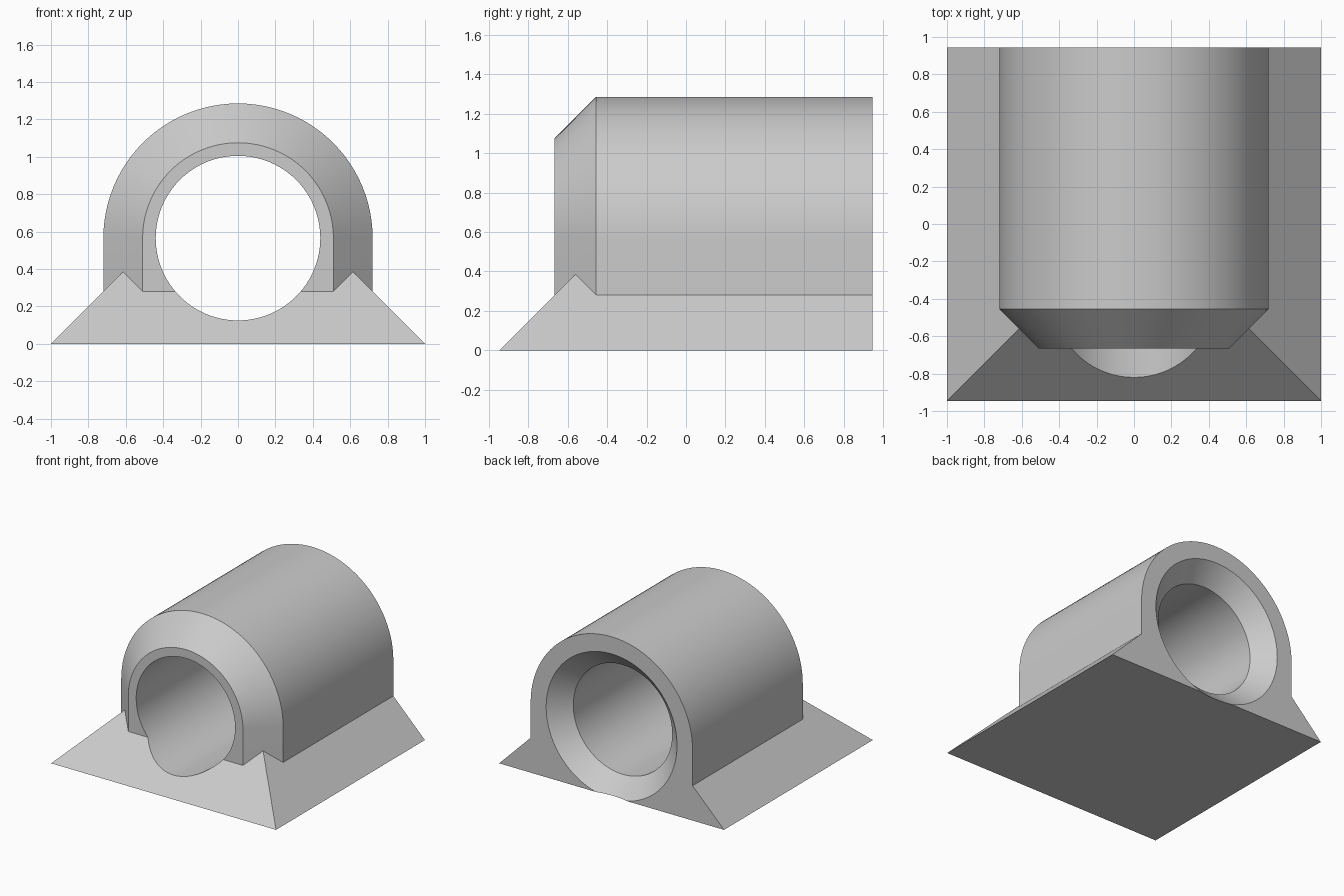
import bpy
import bmesh
import math

BACK = 0.945          # rear face of the block
AXIS_Z = 0.565        # height of the bore axis
OUTER_R = 0.72
BORE_R = 0.44
BEVEL = 0.21          # front chamfer of the housing
SEGMENTS = 96

cube = bpy.data.objects.get("Cube")
if cube:
    bpy.data.objects.remove(cube, do_unlink=True)

grey = bpy.data.materials.new("light_grey")
grey.use_nodes = True
GREY = (0.6, 0.6, 0.6, 1)
grey.diffuse_color = GREY
grey.node_tree.nodes["Principled BSDF"].inputs["Base Color"].default_value = GREY


def loft(name, rings):
    """Closed solid through rings that share a point count."""
    bm = bmesh.new()
    loops = [[bm.verts.new(p) for p in ring] for ring in rings]
    n = len(loops[0])
    for a, b in zip(loops, loops[1:]):
        for i in range(n):
            j = (i + 1) % n
            bm.faces.new((a[i], a[j], b[j], b[i]))
    bm.faces.new(loops[0])
    bm.faces.new(loops[-1])
    bmesh.ops.recalc_face_normals(bm, faces=bm.faces)
    mesh = bpy.data.meshes.new(name)
    bm.to_mesh(mesh)
    bm.free()
    obj = bpy.data.objects.new(name, mesh)
    bpy.context.collection.objects.link(obj)
    mesh.materials.append(grey)
    return obj


def arch(y, r):
    """Round-topped outline whose legs sink into the base."""
    steps = SEGMENTS // 2
    top = [(r * math.cos(math.pi * i / steps), y,
            AXIS_Z + r * math.sin(math.pi * i / steps)) for i in range(steps + 1)]
    return [(r, y, 0.1)] + top + [(-r, y, 0.1)]


def circle(y, r):
    return [(r * math.cos(math.tau * i / SEGMENTS), y,
             AXIS_Z + r * math.sin(math.tau * i / SEGMENTS)) for i in range(SEGMENTS)]


def base_level(z):
    """Base outline at a height: sides and front lean in at 45 degrees."""
    x, front, back = 1 - z, z - BACK, BACK + 0.2
    return [(-x, front, z), (x, front, z), (x, back, z), (-x, back, z)]


def combine(target, tool, operation):
    mod = target.modifiers.new(operation.lower(), "BOOLEAN")
    mod.operation = operation
    mod.solver = "EXACT"
    mod.object = tool
    bpy.context.view_layer.objects.active = target
    bpy.ops.object.modifier_apply(modifier=mod.name)
    bpy.data.objects.remove(tool, do_unlink=True)


# Arched housing with a chamfered front
housing = loft("bored_housing", [
    arch(-0.665, OUTER_R - BEVEL),
    arch(-0.665 + BEVEL, OUTER_R),
    arch(BACK + 0.1, OUTER_R)])

# Sloped base, capped inside the housing
combine(housing, loft("sloped_base", [base_level(0), base_level(0.45)]), "UNION")

# Trim the rear flush
trim = loft("rear_trim", [
    [(-2, y, -1), (2, y, -1), (2, y, 2), (-2, y, 2)] for y in (BACK, BACK + 1)])
combine(housing, trim, "DIFFERENCE")

# Through bore with a flared rear mouth
bore = loft("bore_cutter", [
    circle(-1.5, BORE_R),
    circle(BACK - 0.142, BORE_R),
    circle(BACK + 0.1, BORE_R + 0.242)])
combine(housing, bore, "DIFFERENCE")

# Smooth round surfaces, crisp edges
bpy.ops.object.select_all(action="DESELECT")
housing.select_set(True)
bpy.context.view_layer.objects.active = housing
bpy.ops.object.shade_smooth_by_angle(angle=math.radians(25))
